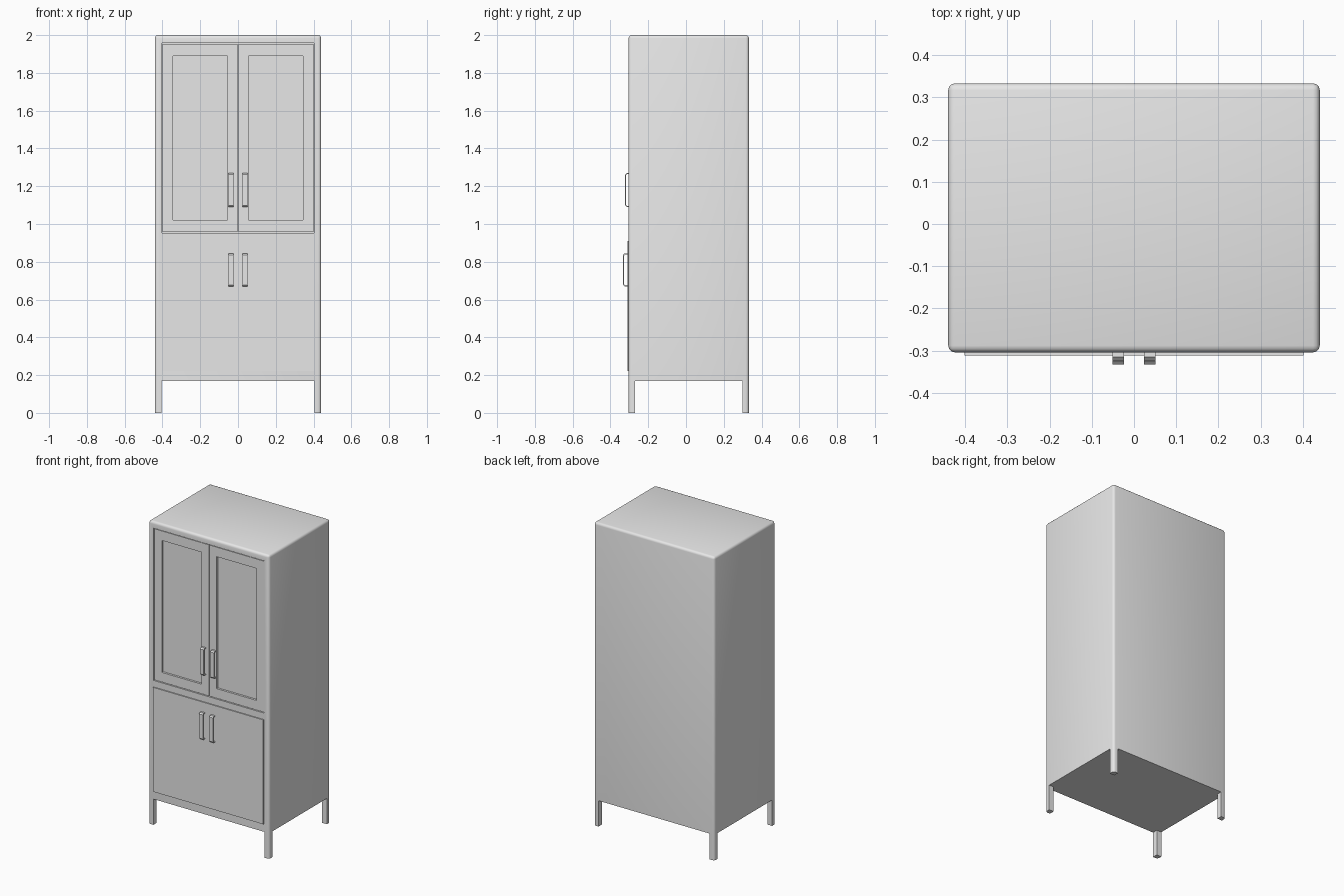
import bpy
import bmesh
import math
from mathutils import Vector

if "Cube" in bpy.data.objects:
    bpy.data.objects.remove(bpy.data.objects["Cube"], do_unlink=True)

grey = bpy.data.materials.new("plain grey")
grey.use_nodes = True
grey.diffuse_color = (0.8, 0.8, 0.8, 1)
grey.node_tree.nodes["Principled BSDF"].inputs["Base Color"].default_value = (0.8, 0.8, 0.8, 1)

# Overall cabinet extents
W, FRONT, BACK = 0.44, -0.304, 0.333
FLOOR, TOP, ROUND = 0.17, 2.0, 0.016


def finish(name, bm, smooth=True):
    bmesh.ops.recalc_face_normals(bm, faces=bm.faces)
    mesh = bpy.data.meshes.new(name)
    bm.to_mesh(mesh)
    bm.free()
    obj = bpy.data.objects.new(name, mesh)
    bpy.context.collection.objects.link(obj)
    mesh.materials.append(grey)
    bpy.ops.object.select_all(action='DESELECT')
    bpy.context.view_layer.objects.active = obj
    obj.select_set(True)
    if smooth:
        bpy.ops.object.shade_smooth_by_angle(angle=math.radians(35))
    return obj


def box(x0, x1, y0, y1, z0, z1):
    bm = bmesh.new()
    bmesh.ops.create_cube(bm, size=1)
    bmesh.ops.scale(bm, vec=(x1 - x0, y1 - y0, z1 - z0), verts=bm.verts)
    bmesh.ops.translate(bm, vec=((x0 + x1) / 2, (y0 + y1) / 2, (z0 + z1) / 2), verts=bm.verts)
    return bm


def round_edges(bm, rule, width, segments=3):
    edges = [e for e in bm.edges if rule(*(v.co for v in e.verts))]
    bmesh.ops.bevel(bm, geom=edges, offset=width, segments=segments, profile=0.5, affect='EDGES')


# Carcass: rounded everywhere except around the underside
bm = box(-W, W, FRONT, BACK, FLOOR, TOP)
round_edges(bm, lambda a, b: max(a.z, b.z) > FLOOR + 0.01, ROUND)
carcass = finish("cabinet_body", bm)

# Shallow opening that receives the upper doors
cutter = finish("door_opening_cutter", box(-0.403, 0.403, FRONT - 0.1, FRONT + 0.03, 0.953, 1.957), False)
cutter.hide_render = True
cut = carcass.modifiers.new("door opening", 'BOOLEAN')
cut.operation = 'DIFFERENCE'
cut.solver = 'EXACT'
cut.object = cutter
bpy.context.view_layer.objects.active = carcass
bpy.ops.object.modifier_apply(modifier=cut.name)
bpy.data.objects.remove(cutter, do_unlink=True)


# Upper door with a recessed centre panel
def upper_door(name, side):
    xs = sorted((side * 0.002, side * 0.4))
    y = FRONT + 0.003
    bm = box(xs[0], xs[1], y, FRONT + 0.03, 0.957, 1.953)
    front = min(bm.faces, key=lambda f: f.calc_center_median().y)
    bmesh.ops.inset_region(bm, faces=[front], thickness=0.02, use_even_offset=True)
    px = sorted((side * 0.055, side * 0.345))
    cx = sum(px) / 2
    for v in front.verts:
        v.co.x = px[0] if v.co.x < cx else px[1]
        v.co.z = 1.02 if v.co.z < 1.4 else 1.89
    bmesh.ops.inset_region(bm, faces=[front], thickness=0.0005, depth=-0.013)
    finish(name, bm, False)


# Strap handle: bent flat strip standing off the door
def handle(name, side, y, z0, z1):
    d, t, c = 0.022, 0.006, 0.008
    outer = [(0, z0), (d - c, z0), (d, z0 + c), (d, z1 - c), (d - c, z1), (0, z1)]
    inner = [(0, z1 - t), (d - c - t / 2, z1 - t), (d - t, z1 - c - t / 2),
             (d - t, z0 + c + t / 2), (d - c - t / 2, z0 + t), (0, z0 + t)]
    xs = sorted((side * 0.024, side * 0.051))
    bm = bmesh.new()
    face = bm.faces.new([bm.verts.new((xs[0], y - p, z)) for p, z in outer + inner])
    result = bmesh.ops.extrude_face_region(bm, geom=[face])
    moved = [g for g in result["geom"] if isinstance(g, bmesh.types.BMVert)]
    bmesh.ops.translate(bm, vec=Vector((xs[1] - xs[0], 0, 0)), verts=moved)
    finish(name, bm, False)


# Raised lower front panel
LOWER = -0.311
finish("lower_door_panel", box(-0.402, 0.402, LOWER, FRONT + 0.01, 0.222, 0.91), False)

for side, label in ((1, "left"), (-1, "right")):
    upper_door("upper_door_" + label, side)
    handle("upper_handle_" + label, side, FRONT + 0.003, 1.09, 1.27)
    handle("lower_handle_" + label, side, LOWER, 0.67, 0.845)

    # Square legs whose outer corner follows the body's rounding
    for y, y_in, end in ((FRONT, FRONT + 0.035, "front"), (BACK, BACK - 0.035, "back")):
        x = side * W
        xs, ys = sorted((x, x - side * 0.035)), sorted((y, y_in))
        bm = box(xs[0], xs[1], ys[0], ys[1], 0, FLOOR)
        round_edges(bm, lambda a, b: all(abs(p.x - x) < 1e-4 and abs(p.y - y) < 1e-4 for p in (a, b)), ROUND)
        finish(end + "_leg_" + label, bm)
